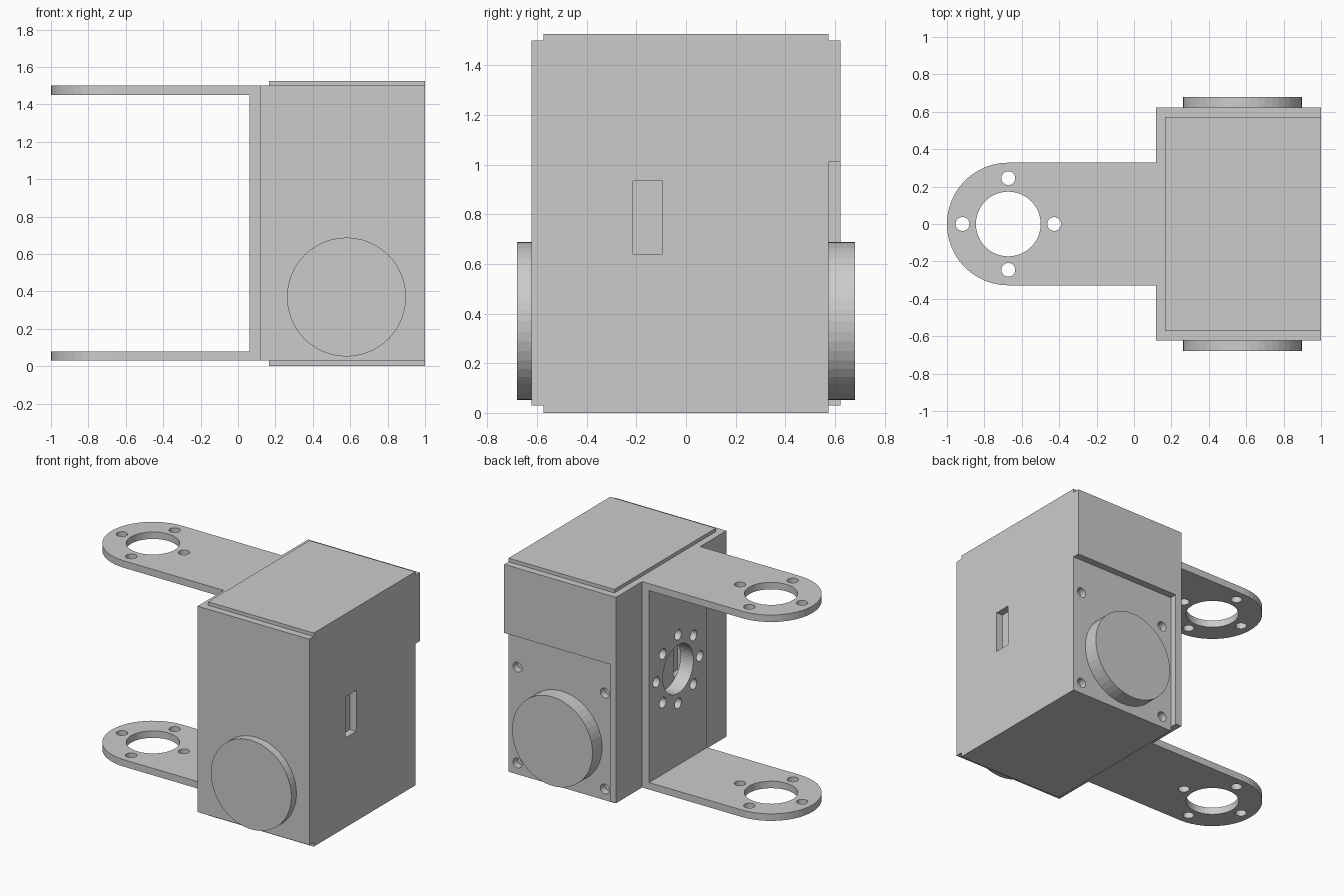
import bpy, bmesh, math
from mathutils import Matrix, Vector

if "Cube" in bpy.data.objects:
    bpy.data.objects.remove(bpy.data.objects["Cube"])


def finish(name, bm):
    bmesh.ops.recalc_face_normals(bm, faces=bm.faces)
    me = bpy.data.meshes.new(name)
    bm.to_mesh(me)
    bm.free()
    ob = bpy.data.objects.new(name, me)
    bpy.context.collection.objects.link(ob)
    return ob


def add_box(bm, x0, x1, y0, y1, z0, z1):
    m = Matrix.Translation(((x0 + x1) / 2, (y0 + y1) / 2, (z0 + z1) / 2)) \
        @ Matrix.Diagonal((x1 - x0, y1 - y0, z1 - z0, 1))
    bmesh.ops.create_cube(bm, size=1, matrix=m)


def add_cyl(bm, centre, r, depth, axis, seg):
    rot = Vector((0, 0, 1)).rotation_difference(Vector(axis)).to_matrix().to_4x4()
    bmesh.ops.create_cone(bm, cap_ends=True, segments=seg, radius1=r, radius2=r,
                          depth=depth, matrix=Matrix.Translation(centre) @ rot)


def add_prism(bm, points, z0, z1):
    f = bm.faces.new([bm.verts.new((x, y, z0)) for x, y in points])
    top = bmesh.ops.extrude_face_region(bm, geom=[f])["geom"]
    bmesh.ops.translate(bm, vec=(0, 0, z1 - z0),
                        verts=[v for v in top if isinstance(v, bmesh.types.BMVert)])


def cut(ob, bm):
    cutter = finish(ob.name + "_cutter", bm)
    cutter.hide_render = True
    mod = ob.modifiers.new("holes", "BOOLEAN")
    mod.operation, mod.solver, mod.object = "DIFFERENCE", "EXACT", cutter
    bpy.context.view_layer.objects.active = ob
    bpy.ops.object.modifier_apply(modifier=mod.name)
    bpy.data.objects.remove(cutter)


def hub_holes(bm):
    # Central opening with a ring of eight bolt holes, along x
    add_cyl(bm, (0.1, 0, 0.765), 0.173, 0.4, (1, 0, 0), 48)
    for i in range(8):
        a = i * math.pi / 4
        add_cyl(bm, (0.1, 0.245 * math.cos(a), 0.765 + 0.245 * math.sin(a)),
                0.037, 0.4, (1, 0, 0), 24)


XI, X0, X1 = 0.165, 0.117, 1.0      # core start, shell start, right face
YI, YO = 0.573, 0.623               # core and shell half widths

# Motor core with slots in both ends and four blind screw holes
bm = bmesh.new()
add_box(bm, XI, X1, -YI, YI, 0, 1.525)
core = finish("motor_core", bm)
bm = bmesh.new()
for x in (XI, X1):
    add_box(bm, x - 0.05, x + 0.05, -0.213, -0.094, 0.64, 0.933)
for x in (0.24, 0.93):
    for z in (0.08, 0.765):
        add_cyl(bm, (x, YI, z), 0.035, 0.1, (0, 1, 0), 24)
cut(core, bm)

# Housing wrapped around three sides, lower rear left open
bm = bmesh.new()
add_prism(bm, [(X0, -YO), (X1, -YO), (X1, -YI), (XI, -YI),
               (XI, YI), (X1, YI), (X1, YO), (X0, YO)], 0.03, 1.5)
housing = finish("housing", bm)
bm = bmesh.new()
add_box(bm, XI, X1 + 0.1, YI, YO + 0.1, -0.1, 1.01)
hub_holes(bm)
cut(housing, bm)

# Round bosses on front and rear
for name, y0, y1 in (("front_boss", -0.68, -YO), ("rear_boss", YI, 0.68)):
    bm = bmesh.new()
    add_cyl(bm, (0.58, (y0 + y1) / 2, 0.37), 0.318, y1 - y0, (0, 1, 0), 48)
    finish(name, bm)

# Back plate of the fork bracket
R, CX = 0.328, -0.672
bm = bmesh.new()
add_box(bm, 0.062, X0, -R, R, 0.08, 1.45)
plate = finish("bracket_back_plate", bm)
bm = bmesh.new()
hub_holes(bm)
cut(plate, bm)

# Upper and lower fork arms with round ends and mounting holes
arc = [(CX + R * math.cos(a), R * math.sin(a))
       for a in (math.pi / 2 + math.pi * i / 24 for i in range(25))]
for name, z0 in (("lower_arm", 0.03), ("upper_arm", 1.45)):
    bm = bmesh.new()
    add_prism(bm, arc + [(X0, -R), (X0, R)], z0, z0 + 0.05)
    arm = finish(name, bm)
    bm = bmesh.new()
    add_cyl(bm, (CX, 0, z0), 0.173, 0.3, (0, 0, 1), 48)
    for i in range(4):
        a = i * math.pi / 2
        add_cyl(bm, (CX + 0.245 * math.cos(a), 0.245 * math.sin(a), z0),
                0.037, 0.3, (0, 0, 1), 24)
    cut(arm, bm)
